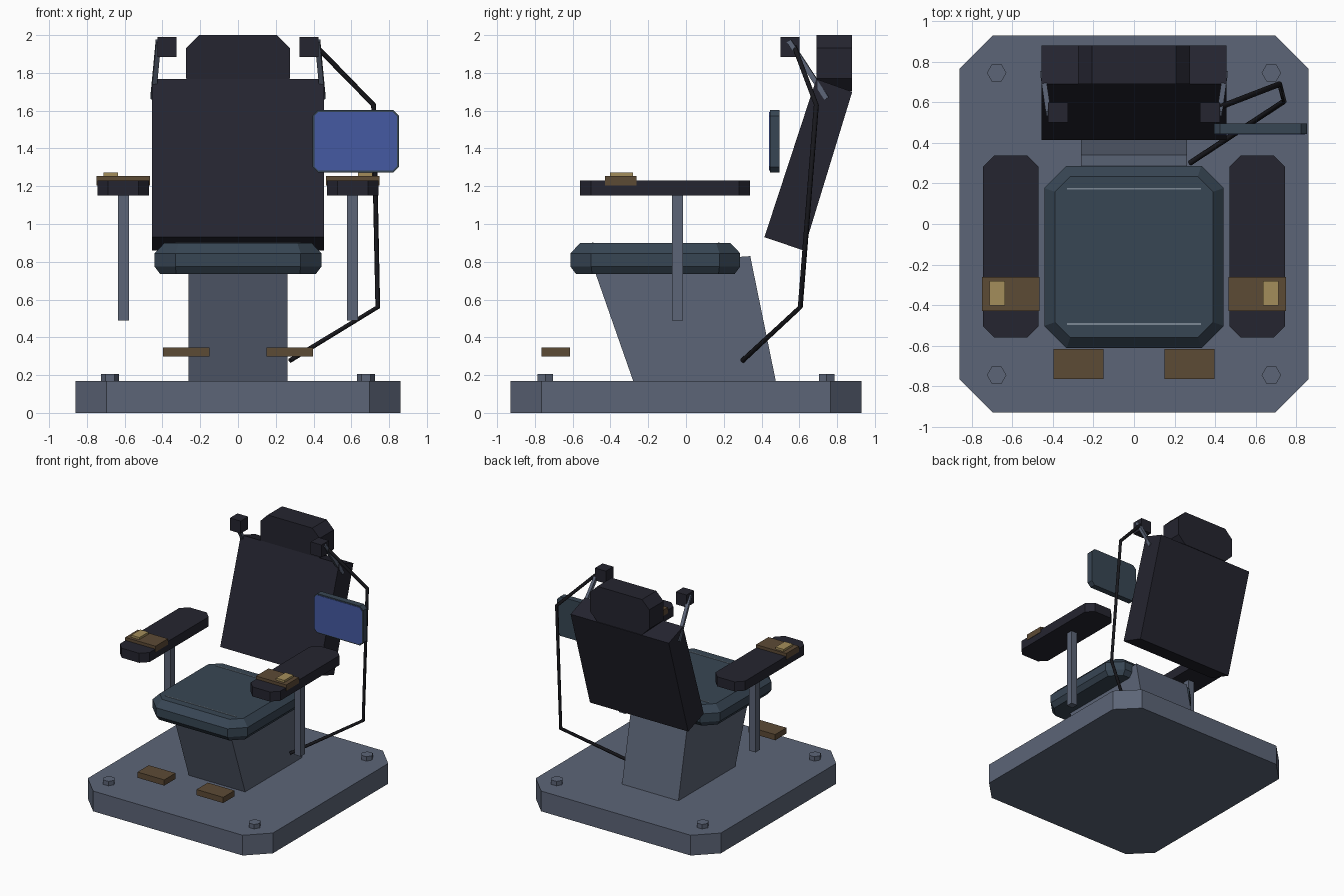
import bpy, bmesh
from mathutils import Vector

cube = bpy.data.objects.get("Cube")
if cube:
    bpy.data.objects.remove(cube, do_unlink=True)


def material(name, r, g, b):
    m = bpy.data.materials.new(name)
    m.use_nodes = True
    m.diffuse_color = (r, g, b, 1)
    m.node_tree.nodes["Principled BSDF"].inputs["Base Color"].default_value = (r, g, b, 1)
    return m


slate = material("slate metal", 0.107, 0.13, 0.185)
black = material("black padding", 0.018, 0.018, 0.029)
cable_black = material("cable black", 0.009, 0.009, 0.012)
teal = material("dark teal", 0.039, 0.061, 0.088)
brown = material("dark bronze", 0.108, 0.069, 0.036)
gold = material("brass", 0.37, 0.27, 0.105)
blue = material("screen blue", 0.059, 0.1, 0.36)
pale = material("pale piping", 0.2, 0.25, 0.3)

# Maps a flat outline point (u, v) at depth d to 3D
PLANES = {
    "xy": lambda u, v, d: Vector((u, v, d)),
    "xz": lambda u, v, d: Vector((u, d, v)),
    "yz": lambda u, v, d: Vector((d, u, v)),
}


def octagon(u0, u1, v0, v1, c):
    return [(u0 + c, v0), (u1 - c, v0), (u1, v0 + c), (u1, v1 - c),
            (u1 - c, v1), (u0 + c, v1), (u0, v1 - c), (u0, v0 + c)]


def loft(name, layers, mat, plane="xy"):
    """Skin a stack of (outline, depth) layers and cap both ends."""
    bm = bmesh.new()
    rings = [[bm.verts.new(PLANES[plane](u, v, d)) for u, v in outline]
             for outline, d in layers]
    n = len(rings[0])
    for a, b in zip(rings, rings[1:]):
        for i in range(n):
            j = (i + 1) % n
            bm.faces.new((a[i], a[j], b[j], b[i]))
    bm.faces.new(rings[0])
    bm.faces.new(rings[-1])
    bmesh.ops.recalc_face_normals(bm, faces=bm.faces)
    mesh = bpy.data.meshes.new(name)
    bm.to_mesh(mesh)
    bm.free()
    mesh.materials.append(mat)
    ob = bpy.data.objects.new(name, mesh)
    bpy.context.collection.objects.link(ob)
    return ob


def prism(name, outline, d0, d1, mat, plane="xy"):
    return loft(name, [(outline, d0), (outline, d1)], mat, plane)


def box(name, x, y, z, mat):
    outline = [(x[0], y[0]), (x[1], y[0]), (x[1], y[1]), (x[0], y[1])]
    return prism(name, outline, z[0], z[1], mat)


def span(center, size):
    return center - size / 2, center + size / 2


def bar(name, start, end, size, mat):
    """Square bar between two points."""
    start, end = Vector(start), Vector(end)
    ob = box(name, span(0, size), span(0, size), (0, (end - start).length), mat)
    ob.location = start
    ob.rotation_euler = (end - start).to_track_quat("Z", "Y").to_euler()
    return ob


# Floor plate with hexagonal bolts
prism("base_plate", octagon(-0.86, 0.86, -0.93, 0.93, 0.165), 0, 0.17, slate)
R, H = 0.048, 0.042
for sx, side in ((1, "left"), (-1, "right")):
    for sy, end in ((1, "back"), (-1, "front")):
        cx, cy = sx * 0.677, sy * 0.745
        hexagon = [(cx + a * R, cy + b * H) for a, b in
                   ((1, 0), (0.5, 1), (-0.5, 1), (-1, 0), (-0.5, -1), (0.5, -1))]
        prism(f"bolt_{end}_{side}", hexagon, 0.17, 0.207, slate)

# Leaning pedestal
prism("pedestal", [(-0.28, 0.17), (0.475, 0.17), (0.34, 0.83), (-0.49, 0.77)],
      -0.262, 0.262, slate, "yz")


# Seat cushion with bevelled rims
def cushion_ring(inset, c):
    return octagon(-0.442 + inset, 0.442 - inset, -0.612 + inset, 0.287 - inset, c)


loft("seat_cushion", [(cushion_ring(0.03, 0.085), 0.735), (cushion_ring(0, 0.11), 0.775),
                      (cushion_ring(0, 0.11), 0.845), (cushion_ring(0.053, 0.075), 0.9)], teal)
for y, end in ((0.173, "back"), (-0.493, "front")):
    box(f"seat_piping_{end}", (-0.33, 0.33), span(y, 0.008), (0.898, 0.903), pale)

# Reclined backrest and headrest
prism("backrest", [(0.415, 0.93), (0.623, 0.86), (0.88, 1.70), (0.69, 1.768)],
      -0.456, 0.456, black, "yz")
prism("headrest", octagon(-0.275, 0.275, 1.703, 2.0, 0.068), 0.69, 0.88, black, "xz")

# Mirrored side parts
for s, side in ((1, "left"), (-1, "right")):
    def sided(a, b):
        return tuple(sorted((s * a, s * b)))

    # Head speakers on struts
    box(f"speaker_{side}", span(s * 0.375, 0.1), span(0.55, 0.1), span(1.937, 0.104), black)
    bar(f"speaker_strut_{side}", (s * 0.421, 0.545, 1.97), (s * 0.45, 0.745, 1.665), 0.026, slate)

    # Armrest, post and control panel
    x0, x1 = sided(0.47, 0.745)
    prism(f"armrest_{side}", octagon(x0, x1, -0.56, 0.338, 0.057), 1.15, 1.23, black)
    box(f"armrest_post_{side}", span(s * 0.605, 0.058), span(-0.045, 0.058), (0.488, 1.15), slate)
    box(f"control_panel_{side}", sided(0.467, 0.748), (-0.428, -0.262), (1.205, 1.255), brown)
    box(f"control_button_{side}", sided(0.635, 0.712), (-0.402, -0.28), (1.25, 1.273), gold)

    # Foot pedal
    box(f"foot_pedal_{side}", sided(0.15, 0.398), (-0.765, -0.615), (0.298, 0.346), brown)

# Side monitor with screen face
prism("monitor_frame", octagon(0.394, 0.852, 1.273, 1.603, 0.03), 0.444, 0.495, teal, "xz")
prism("monitor_screen", octagon(0.404, 0.842, 1.283, 1.593, 0.022), 0.44, 0.446, blue, "xz")

# Cable from speaker down to the pedestal
curve = bpy.data.curves.new("cable", "CURVE")
curve.dimensions = "3D"
curve.bevel_depth = 0.014
curve.bevel_resolution = 1
curve.use_fill_caps = True
path = [(0.42, 0.575, 1.935), (0.718, 0.69, 1.63), (0.74, 0.605, 0.56), (0.275, 0.3, 0.277)]
spline = curve.splines.new("POLY")
spline.points.add(len(path) - 1)
for point, co in zip(spline.points, path):
    point.co = (*co, 1)
curve.materials.append(cable_black)
cable = bpy.data.objects.new("cable", curve)
bpy.context.collection.objects.link(cable)
bpy.ops.object.select_all(action="DESELECT")
cable.select_set(True)
bpy.context.view_layer.objects.active = cable
bpy.ops.object.convert(target="MESH")
